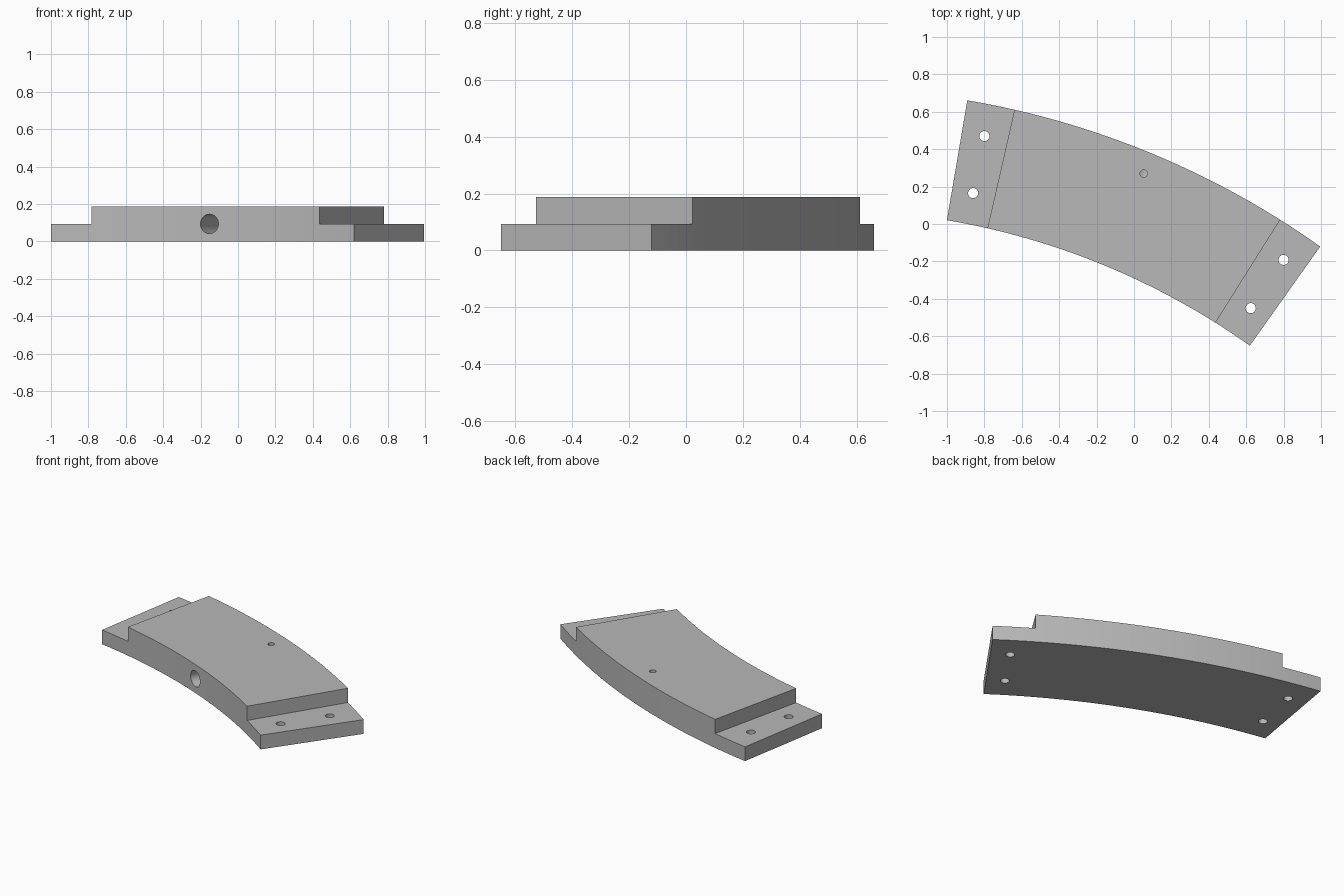
import bpy
import bmesh
from math import sin, cos, radians
from mathutils import Matrix, Vector

cube = bpy.data.objects.get("Cube")
if cube:
    bpy.data.objects.remove(cube, do_unlink=True)

# Shared dimensions: angles run clockwise from +y around the arc centre
CENTRE = Vector((-1.66, -3.863, 0))
INNER, OUTER = 3.939, 4.589
MIDDLE, HALF_SPAN, HALF_TOP = 22.5, 12.857, 9.643
HEIGHT, STEP = 0.187, 0.0935


def polar(radius, degrees, z=0.0):
    a = radians(degrees)
    return CENTRE + Vector((radius * sin(a), radius * cos(a), z))


def new_object(name, bm):
    bmesh.ops.recalc_face_normals(bm, faces=bm.faces)
    mesh = bpy.data.meshes.new(name)
    bm.to_mesh(mesh)
    bm.free()
    obj = bpy.data.objects.new(name, mesh)
    bpy.context.collection.objects.link(obj)
    return obj


def sector(name, r0, r1, a0, a1, z0, z1, steps):
    """Curved slab between two radii, two angles and two heights."""
    bm = bmesh.new()
    angles = [a0 + (a1 - a0) * i / steps for i in range(steps + 1)]
    outline = [polar(r0, a, z0) for a in angles]
    outline += [polar(r1, a, z0) for a in reversed(angles)]
    face = bm.faces.new([bm.verts.new(p) for p in outline])
    top = bmesh.ops.extrude_face_region(bm, geom=[face])["geom"]
    verts = [v for v in top if isinstance(v, bmesh.types.BMVert)]
    bmesh.ops.translate(bm, verts=verts, vec=(0, 0, z1 - z0))
    return new_object(name, bm)


def drill(name, start, end, radius):
    """Round cutter from one point to another."""
    axis = end - start
    turn = Vector((0, 0, 1)).rotation_difference(axis).to_matrix().to_4x4()
    bm = bmesh.new()
    bmesh.ops.create_cone(bm, cap_ends=True, segments=32, radius1=radius,
                          radius2=radius, depth=axis.length,
                          matrix=Matrix.Translation((start + end) / 2) @ turn)
    return new_object(name, bm)


# Curved slab
body = sector("curved_segment", INNER, OUTER, MIDDLE - HALF_SPAN,
              MIDDLE + HALF_SPAN, 0, HEIGHT, 32)

# Half-height lap joints at both ends, each with two through holes
cutters = []
for side, label in ((-1, "right"), (1, "left")):
    cutters.append(sector(label + "_lap_cutter", INNER - 0.2, OUTER + 0.2,
                          MIDDLE + side * HALF_TOP, MIDDLE + side * 16,
                          STEP, HEIGHT + 0.1, 4))
for x, y in ((-0.8, 0.47), (-0.86, 0.165), (0.8, -0.192), (0.624, -0.45)):
    cutters.append(drill("bolt_hole_cutter", Vector((x, y, -0.1)),
                         Vector((x, y, 0.3)), 0.027))

# Radial bore from the inner edge, and the small hole down into it
cutters.append(drill("bore_cutter", polar(INNER - 0.1, MIDDLE, STEP),
                     polar(4.52, MIDDLE, STEP), 0.052))
cutters.append(drill("small_hole_cutter", polar(4.473, MIDDLE, STEP),
                     polar(4.473, MIDDLE, 0.3), 0.02))

for cutter in cutters:
    cutter.hide_render = True
    mod = body.modifiers.new(cutter.name, 'BOOLEAN')
    mod.operation = 'DIFFERENCE'
    mod.solver = 'EXACT'
    mod.object = cutter

# Bake the cuts and drop the cutters
graph = bpy.context.evaluated_depsgraph_get()
baked = bpy.data.meshes.new_from_object(body.evaluated_get(graph))
body.modifiers.clear()
body.data = baked
for cutter in cutters:
    bpy.data.objects.remove(cutter, do_unlink=True)

# Plain grey finish
grey = bpy.data.materials.new("plain_grey")
grey.use_nodes = True
colour = (0.48, 0.48, 0.48, 1)
grey.diffuse_color = colour
grey.node_tree.nodes["Principled BSDF"].inputs["Base Color"].default_value = colour
baked.materials.clear()
baked.materials.append(grey)

bpy.ops.object.select_all(action='DESELECT')
body.select_set(True)
bpy.context.view_layer.objects.active = body
bpy.ops.object.shade_smooth_by_angle(angle=radians(30))
